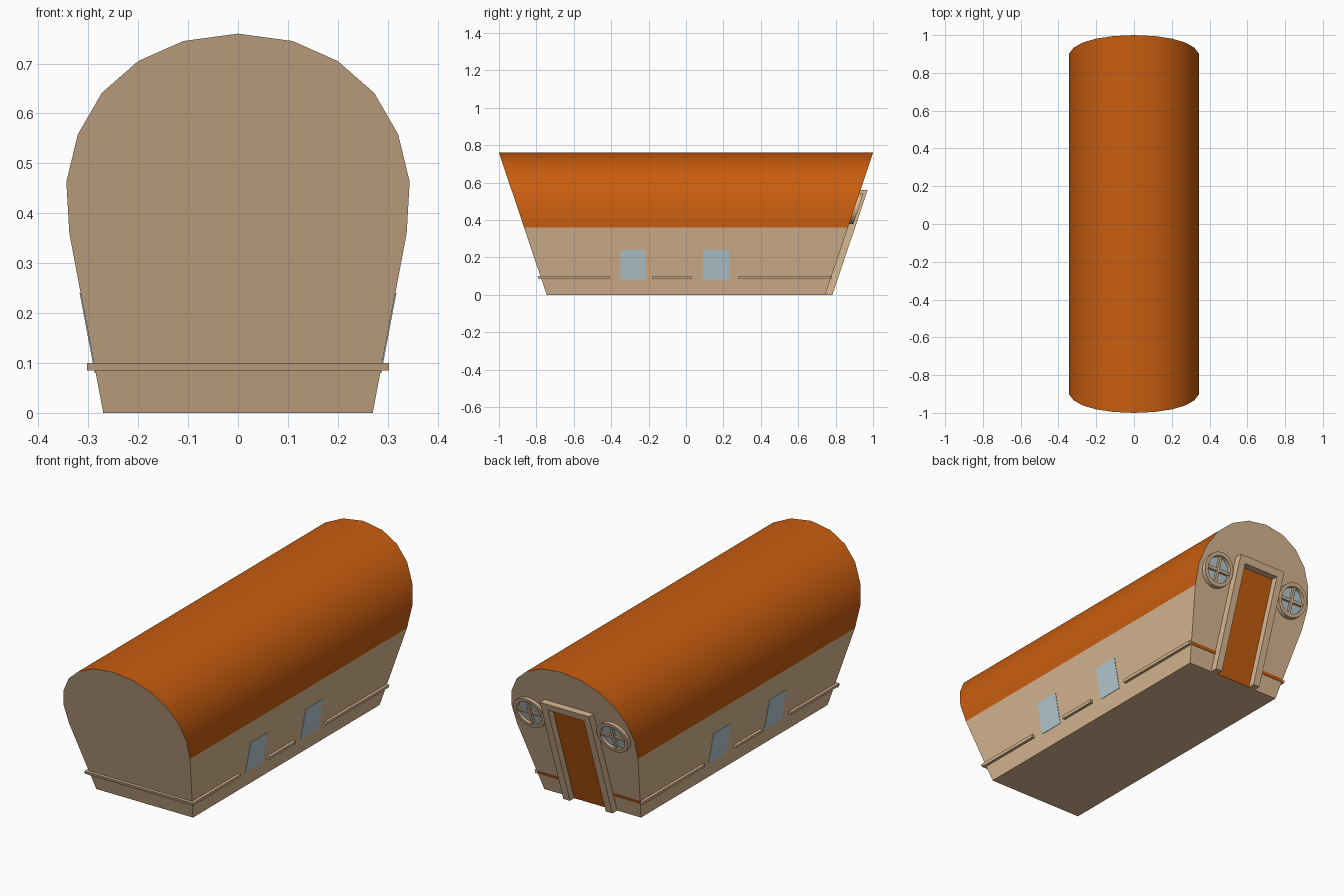
import bpy, bmesh, math

if "Cube" in bpy.data.objects:
    bpy.data.objects.remove(bpy.data.objects["Cube"])

def material(name, rgb):
    m = bpy.data.materials.new(name)
    m.diffuse_color = (*rgb, 1)
    m.use_nodes = True
    m.node_tree.nodes["Principled BSDF"].inputs["Base Color"].default_value = m.diffuse_color
    return m

TAN = material("tan", (0.70, 0.48, 0.29))
ORANGE = material("orange", (0.58, 0.11, 0.005))
GLASS = material("glass", (0.47, 0.61, 0.66))

# Walls lean outward: offset at height z, pushed out by d
def end_y(z, d=0):
    return 0.745 + 0.3355 * z + d

def side_x(z, d=0):
    return 0.27 + 0.189 * z + d

WALLS = {
    "back": lambda a, z, d: (a, end_y(z, d), z),
    "front": lambda a, z, d: (a, -end_y(z, d), z),
    "right": lambda a, z, d: (side_x(z, d), a, z),
    "left": lambda a, z, d: (-side_x(z, d), a, z),
}

def finish(name, bm, mat):
    me = bpy.data.meshes.new(name)
    bm.to_mesh(me)
    bm.free()
    me.materials.append(mat)
    ob = bpy.data.objects.new(name, me)
    bpy.context.collection.objects.link(ob)
    return ob

# Prism standing on a leaning wall; an inner outline turns it into a ring
def prism(name, wall, outline, d0, d1, mat, hole=None):
    bm = bmesh.new()
    put = WALLS[wall]
    loops = [[bm.verts.new(put(a, z, d)) for a, z in pts]
             for pts in ([outline, hole] if hole else [outline]) for d in (d0, d1)]
    n = len(outline)

    def bridge(p, q):
        for i in range(n):
            j = (i + 1) % n
            bm.faces.new((p[i], p[j], q[j], q[i]))

    bridge(loops[0], loops[1])
    if hole:
        bridge(loops[2], loops[3])
        bridge(loops[0], loops[2])
        bridge(loops[1], loops[3])
    else:
        bm.faces.new(loops[0])
        bm.faces.new(loops[1])
    bmesh.ops.recalc_face_normals(bm, faces=bm.faces)
    return finish(name, bm, mat)

def rect(a0, a1, z0, z1):
    return [(a0, z0), (a1, z0), (a1, z1), (a0, z1)]

def disc(cx, cz, rx, rz, n=24):
    return [(cx + rx * math.cos(2 * math.pi * i / n),
             cz + rz * math.sin(2 * math.pi * i / n)) for i in range(n)]

# Hull: barrel section lofted between the two leaning ends
half = [(0.27, 0), (0.338, 0.36), (0.344, 0.463), (0.321, 0.558),
        (0.273, 0.641), (0.2, 0.705), (0.11, 0.745)]
section = half + [(0, 0.76)] + [(-x, z) for x, z in reversed(half)]

def hull(name, want_roof, mat):
    bm = bmesh.new()
    a = [bm.verts.new((x, -end_y(z), z)) for x, z in section]
    b = [bm.verts.new((x, end_y(z), z)) for x, z in section]
    n = len(section)
    roof, rest = [], [bm.faces.new(a), bm.faces.new(b)]
    for i in range(n):
        j = (i + 1) % n
        f = bm.faces.new((a[i], a[j], b[j], b[i]))
        (roof if 1 <= i <= n - 3 else rest).append(f)
    bmesh.ops.recalc_face_normals(bm, faces=bm.faces)
    bmesh.ops.delete(bm, geom=rest if want_roof else roof, context='FACES')
    for f in bm.faces:
        f.smooth = want_roof
    return finish(name, bm, mat)

hull("body_walls", False, TAN)
hull("barrel_roof", True, ORANGE)

# Side trim rails and square windows
for side in ("right", "left"):
    for i, (y0, y1) in enumerate([(-0.785, -0.41), (-0.18, 0.03), (0.28, 0.775)]):
        prism(f"{side}_rail_{i + 1}", side, rect(y0, y1, 0.085, 0.1), 0, 0.014, TAN)
    for i, (y0, y1) in enumerate([(-0.35, -0.215), (0.09, 0.23)]):
        prism(f"{side}_window_{i + 1}", side, rect(y0, y1, 0.08, 0.24), 0, 0.002, GLASS)

# Plain end rail
prism("front_rail", "front", rect(-0.303, 0.303, 0.085, 0.1), 0, 0.015, TAN)

# Door and its frame
prism("door", "back", rect(-0.105, 0.105, 0, 0.53), 0, 0.003, ORANGE)
W, I, H, T = 0.137, 0.1, 0.56, 0.525
prism("door_frame", "back",
      [(-W, 0), (-W, H), (W, H), (W, 0), (I, 0), (I, T), (-I, T), (-I, 0)],
      0, 0.038, TAN)

# Painted strips and round cross-barred windows beside the door
for s, side in ((1, "right"), (-1, "left")):
    prism(f"{side}_back_strip", "back",
          rect(*sorted((s * 0.137, s * 0.287)), 0.085, 0.1), 0, 0.002, ORANGE)
    cx, cz = s * 0.233, 0.46
    prism(f"{side}_round_glass", "back", disc(cx, cz, 0.075, 0.07), 0, 0.003, GLASS)
    prism(f"{side}_round_rim", "back", disc(cx, cz, 0.086, 0.082), 0, 0.022, TAN,
          hole=disc(cx, cz, 0.068, 0.064))
    prism(f"{side}_upright_bar", "back",
          rect(cx - 0.007, cx + 0.007, cz - 0.067, cz + 0.067), 0, 0.016, TAN)
    prism(f"{side}_cross_bar", "back",
          rect(cx - 0.071, cx + 0.071, cz - 0.007, cz + 0.007), 0, 0.015, TAN)
